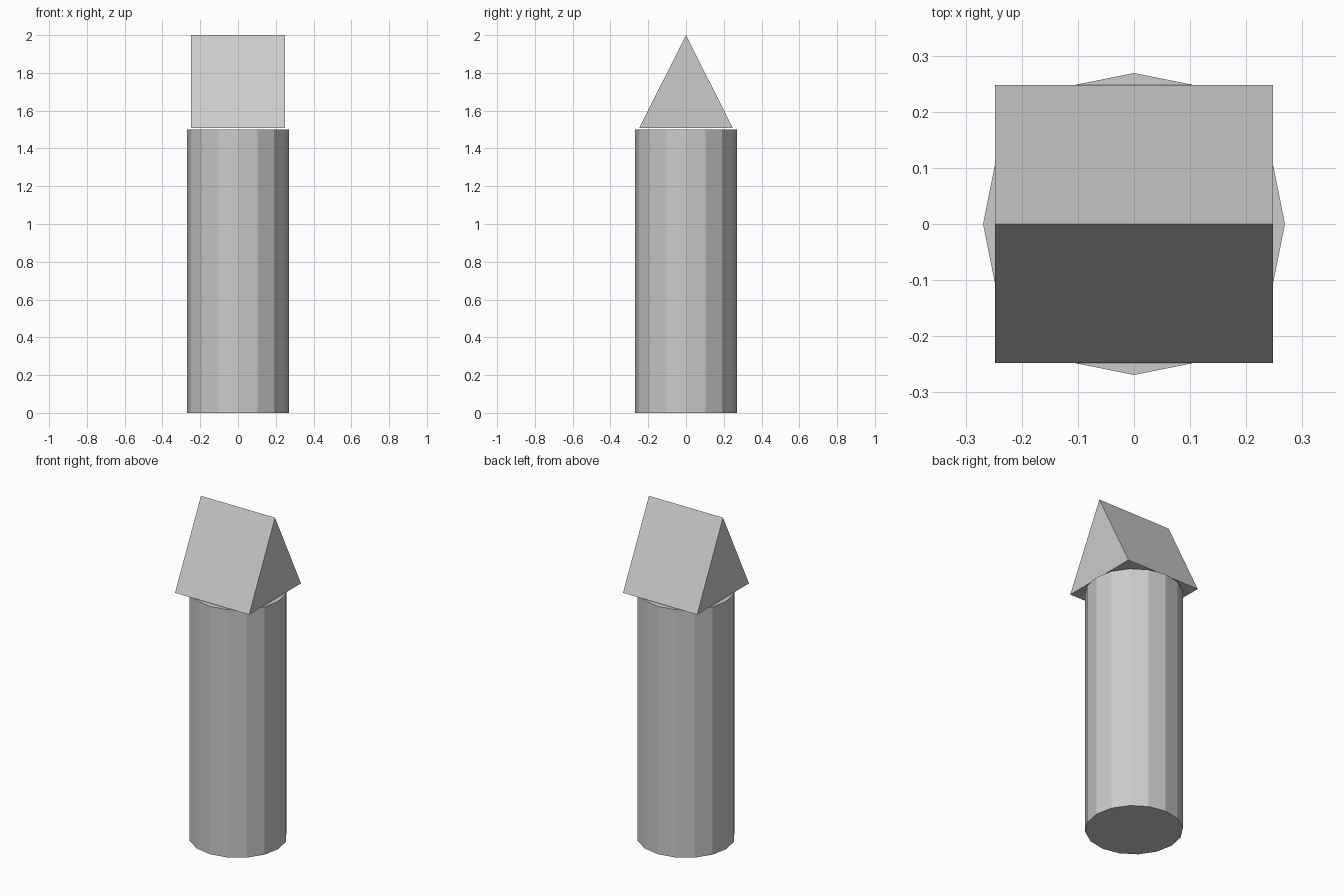
import bpy, bmesh
from mathutils import Vector

if "Cube" in bpy.data.objects:
    bpy.data.objects.remove(bpy.data.objects["Cube"])

# Sixteen-sided column shaft, corners on the x and y axes
bpy.ops.mesh.primitive_cylinder_add(vertices=16, radius=0.269, depth=1.5, location=(0, 0, 0.75))
bpy.context.object.name = "column"

# Wedge-shaped roof: triangle profile in y-z, extruded along x, just above the column
HALF = 0.248
bm = bmesh.new()
profile = [(-HALF, 1.508), (HALF, 1.508), (0, 2.0)]
face = bm.faces.new([bm.verts.new((-HALF, y, z)) for y, z in profile])
ext = bmesh.ops.extrude_face_region(bm, geom=[face], use_keep_orig=True)
moved = [g for g in ext["geom"] if isinstance(g, bmesh.types.BMVert)]
bmesh.ops.translate(bm, verts=moved, vec=Vector((2 * HALF, 0, 0)))
bmesh.ops.recalc_face_normals(bm, faces=bm.faces[:])
mesh = bpy.data.meshes.new("wedge_roof")
bm.to_mesh(mesh)
bm.free()
bpy.context.collection.objects.link(bpy.data.objects.new("wedge_roof", mesh))
